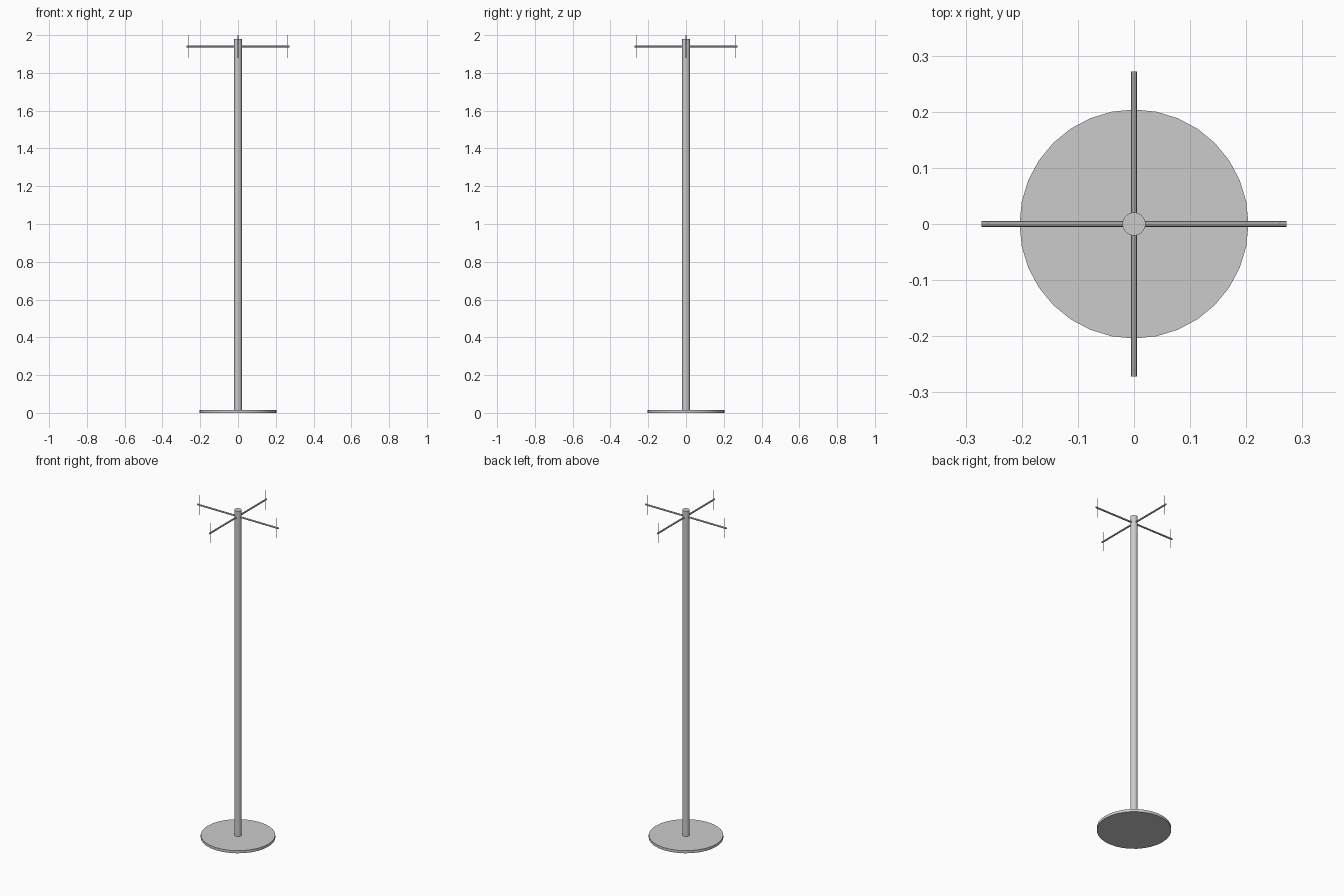
import bpy
import math

if "Cube" in bpy.data.objects:
    bpy.data.objects.remove(bpy.data.objects["Cube"])


def rod(name, radius, length, loc, rot=(0, 0, 0), sides=32):
    bpy.ops.mesh.primitive_cylinder_add(vertices=sides, radius=radius, depth=length,
                                        location=loc, rotation=rot)
    ob = bpy.context.object
    ob.name = name
    bpy.ops.object.shade_smooth_by_angle(angle=math.radians(30))
    return ob


BASE_H, POLE_TOP = 0.016, 1.98
ARM_Z, ARM_LEN, PIN_R = 1.94, 0.272, 0.26

# Round floor plate and upright
rod("base_plate", 0.204, BASE_H, (0, 0, BASE_H / 2))
rod("pole", 0.0205, POLE_TOP - 0.005, (0, 0, (POLE_TOP + 0.005) / 2))

# Two crossed bars through the top of the pole
for name, turn in (("cross_bar_x", 0), ("cross_bar_y", math.pi / 2)):
    rod(name, 0.005, 2 * ARM_LEN, (0, 0, ARM_Z), (0, math.pi / 2, turn), 8)

# Thin upright pin near the end of each arm
for i in range(4):
    a = i * math.pi / 2
    rod(f"end_pin_{i + 1}", 0.0015, 0.12,
        (PIN_R * math.cos(a), PIN_R * math.sin(a), ARM_Z), sides=8)
